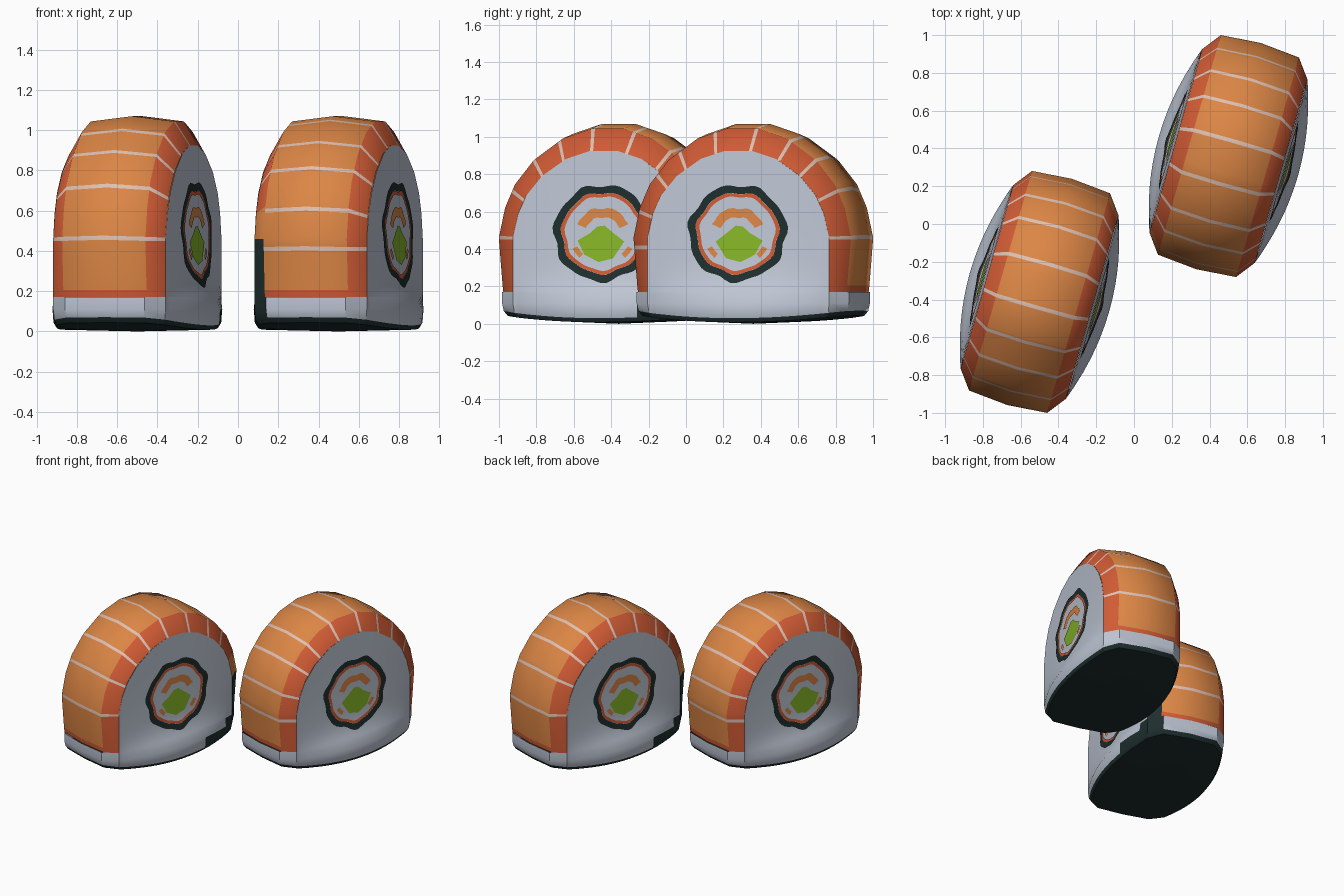
import bpy, bmesh, math
from mathutils import Vector

if "Cube" in bpy.data.objects:
    bpy.data.objects.remove(bpy.data.objects["Cube"])

# ---------- colours ----------
COLOURS = [("salmon_orange", (0.72, 0.24, 0.06)), ("salmon_red", (0.63, 0.105, 0.035)),
           ("salmon_fat", (0.74, 0.53, 0.45)), ("rice_white", (0.52, 0.57, 0.66)),
           ("seaweed_black", (0.013, 0.027, 0.027)), ("avocado_green", (0.24, 0.46, 0.02))]
ORANGE, RED, FAT, RICE, NORI, GREEN = range(6)
MATS = []
for name, c in COLOURS:
    m = bpy.data.materials.new(name)
    m.diffuse_color = (*c, 1)
    m.use_nodes = True
    m.node_tree.nodes["Principled BSDF"].inputs["Base Color"].default_value = m.diffuse_color
    MATS.append(m)

CZ = 0.45                      # centre height of a piece
PLACES = [((0.5, 0.36, 0), -16), ((-0.5, -0.36, 0), 164)]


def build(name, faces, sharp=35):
    """faces: list of (points, colour). Makes the part once for each piece."""
    bm = bmesh.new()
    for pts, col in faces:
        f = bm.faces.new([bm.verts.new(p) for p in pts])
        f.material_index = col
    bmesh.ops.remove_doubles(bm, verts=bm.verts, dist=1e-4)
    bm.normal_update()
    for f in bm.faces:         # every part faces away from the piece centre
        if f.normal.dot(f.calc_center_median() - Vector((0, 0, CZ))) < 0:
            f.normal_flip()
    me = bpy.data.meshes.new(name)
    bm.to_mesh(me)
    bm.free()
    for m in MATS:
        me.materials.append(m)
    me.shade_smooth()
    me.set_sharp_from_angle(angle=math.radians(sharp))
    for i, (loc, rot) in enumerate(PLACES):
        ob = bpy.data.objects.new(f"{name}_{i + 1}", me)
        ob.location = loc
        ob.rotation_euler.z = math.radians(rot)
        bpy.context.collection.objects.link(ob)


def lerp(a, b, t):
    return a + (b - a) * t


def follow(pts, x):
    """Height of a polyline at x."""
    for (x0, y0), (x1, y1) in zip(pts, pts[1:]):
        if x0 <= x <= x1:
            return lerp(y0, y1, (x - x0) / (x1 - x0))
    return pts[0][1] if x < pts[0][0] else pts[-1][1]


# The cut face is nearly flat and flares out towards the base
FLARE = [(0, 0.095), (0.1, 0.097), (0.17, 0.068), (0.23, 0.042), (0.31, 0.026), (0.5, 0.014), (0.93, 0)]


def bulge(v, z):
    """Half thickness of the roll at a point of its cut face."""
    return 0.29 + follow(FLARE, z) * max(0, 1 - (v / 0.505) ** 2)


# ---------- salmon slice: an arch profile with stripes cut into it ----------
half = [(0.58, 0.17), (0.584, 0.205), (0.605, 0.46), (0.57, 0.62), (0.515, 0.745),
        (0.41, 0.875), (0.25, 0.99), (0.09, 1.043)]
arch = half + [(-v, z) for v, z in reversed(half)]


def angle(p):
    a = math.atan2(p[1] - CZ, p[0])
    return a + 2 * math.pi if a < -math.pi / 2 else a


key_v = [(angle(p), p[0]) for p in arch]
key_z = [(angle(p), p[1]) for p in arch]


def on_arch(a):
    return follow(key_v, a), follow(key_z, a)


stripes = [(0.605, 0.46), (0.53, 0.71), (0.41, 0.875), (0.27, 0.98), (0.08, 1.04),
           (-0.15, 1.02), (-0.35, 0.92), (-0.48, 0.80), (-0.575, 0.6), (-0.6, 0.41)]
sa = [angle(p) for p in stripes]
W = 0.017
angles = sorted([a for a, _ in key_v if all(abs(a - s) > W for s in sa)]
                + [s + d for s in sa for d in (-W, W)])


def inner(p):
    """Edge of the salmon on the cut face."""
    v, z = p
    if z < CZ:
        return math.copysign(0.505, v), z
    return v * 0.835, CZ + 0.8 * (z - CZ)


def section(p):
    v, z = p
    i = inner(p)
    mid = (0, v * 1.03, z + 0.035 * max(0, z - 0.3))
    return [(-0.29, *i), (-0.215, v, z), mid, (0.215, v, z), (0.29, *i)]


faces = []
for a0, a1 in zip(angles, angles[1:]):
    s0, s1 = section(on_arch(a0)), section(on_arch(a1))
    v, z = on_arch((a0 + a1) / 2)
    stripe = any(abs((a0 + a1) / 2 - s) < 0.004 for s in sa)
    for k in range(4):
        col = RED if k in (0, 3) or z < 0.205 else ORANGE
        if stripe:
            col = FAT
        if k == 0 and v < 0 and z < 0.62:      # seaweed flap on one corner
            col = NORI if z < 0.45 else ORANGE
        faces.append(((s0[k], s0[k + 1], s1[k + 1], s1[k]), col))
build("salmon_slice", faces, 65)

# ---------- rice faces ----------
rim = sorted(inner(p) for p in arch if p[1] > CZ)
cols = sorted({round(p[0], 5) for p in rim} | {-0.505, 0.505, 0.0, 0.15, -0.15, 0.27, -0.27})
faces = []
N = 12
for s in (-1, 1):
    grid = []
    for v in cols:
        zs = [lerp(0.17, follow(rim, v), (j / N) ** 1.5) for j in range(N + 1)]
        grid.append([(s * bulge(v, z), v, z) for z in zs])
    for c0, c1 in zip(grid, grid[1:]):
        for j in range(N):
            faces.append(((c0[j], c1[j], c1[j + 1], c0[j + 1]), RICE))
build("rice_face", faces)


# ---------- rice base with a seaweed underside ----------
def plan(z, k=1.0, dz=0.0):
    """Outline of the base; dz lifts its ends."""
    side = [(bulge(v, z), v) for v in cols]
    end = [(0.205, 0.59), (0, 0.605), (-0.205, 0.59)]
    pts = side + end + [(-u, v) for u, v in reversed(side)] + [(-u, -v) for u, v in end]
    return [(u * k, v * k, z + dz * (v / 0.6) ** 2) for u, v in pts]


loops = [plan(0.17), plan(0.11), plan(0.03, 0.985, 0.04), plan(0.008, 0.95, 0.035)]
faces = [(plan(0.169, 0.97), RICE)]
n = len(loops[0])
for k, (l0, l1) in enumerate(zip(loops, loops[1:])):
    for i in range(n):
        j = (i + 1) % n
        u, v = (l0[i][0] + l0[j][0]) / 2, (l0[i][1] + l0[j][1]) / 2
        flap = u < -0.2 and v < (-0.4, -0.2, 0)[k]
        faces.append(((l0[i], l0[j], l1[j], l1[i]), NORI if k == 2 or flap else RICE))
low = loops[-1]
for i in range(n):
    faces.append(((low[i], low[(i + 1) % n], (0, 0, 0)), NORI))
build("rice_base", faces)

# ---------- filling painted on both cut faces ----------
RV, RZ = 0.0, 0.485            # centre of the filling


def drape(s, v, z, lift=0.005):
    return (s * (bulge(v, z) + lift), v, z)


def band(r0, r1, a0, a1, col, steps, wob=0.0, cz=RZ):
    """Wavy ring or arc between two radii, draped on both faces."""
    out = []
    for s in (-1, 1):
        rows = []
        for i in range(steps + 1):
            a = math.radians(lerp(a0, a1, i / steps))
            w = wob * (math.sin(7 * a) + 0.6 * math.sin(11 * a + 1))
            rows.append([drape(s, RV + 1.06 * (r + w * f) * math.cos(a), cz + (r + w * f) * math.sin(a))
                         for r, f in ((r0, 0.7), (r1, 1.0))])
        for p, q in zip(rows, rows[1:]):
            out.append(((p[0], p[1], q[1], q[0]), col))
    return out


build("seaweed_ring", band(0.217, 0.257, 0, 360, NORI, 56, 0.008))
build("salmon_ring", band(0.197, 0.216, 0, 360, RED, 56, 0.006))
build("salmon_filling", band(0.10, 0.15, 25, 155, ORANGE, 14, 0.005, 0.47)
      + band(0.15, 0.178, 208, 228, ORANGE, 3) + band(0.15, 0.178, 312, 332, ORANGE, 3))

green = [(-0.12, 0.44), (-0.06, 0.485), (-0.01, 0.525), (0.03, 0.52), (0.07, 0.485), (0.14, 0.445),
         (0.10, 0.37), (0.02, 0.33), (-0.06, 0.35)]
faces = []
for s in (-1, 1):
    for p, q in zip(green, green[1:] + green[:1]):
        faces.append(((drape(s, RV, 0.43), drape(s, RV + p[0], p[1]), drape(s, RV + q[0], q[1])), GREEN))
build("avocado_filling", faces)
